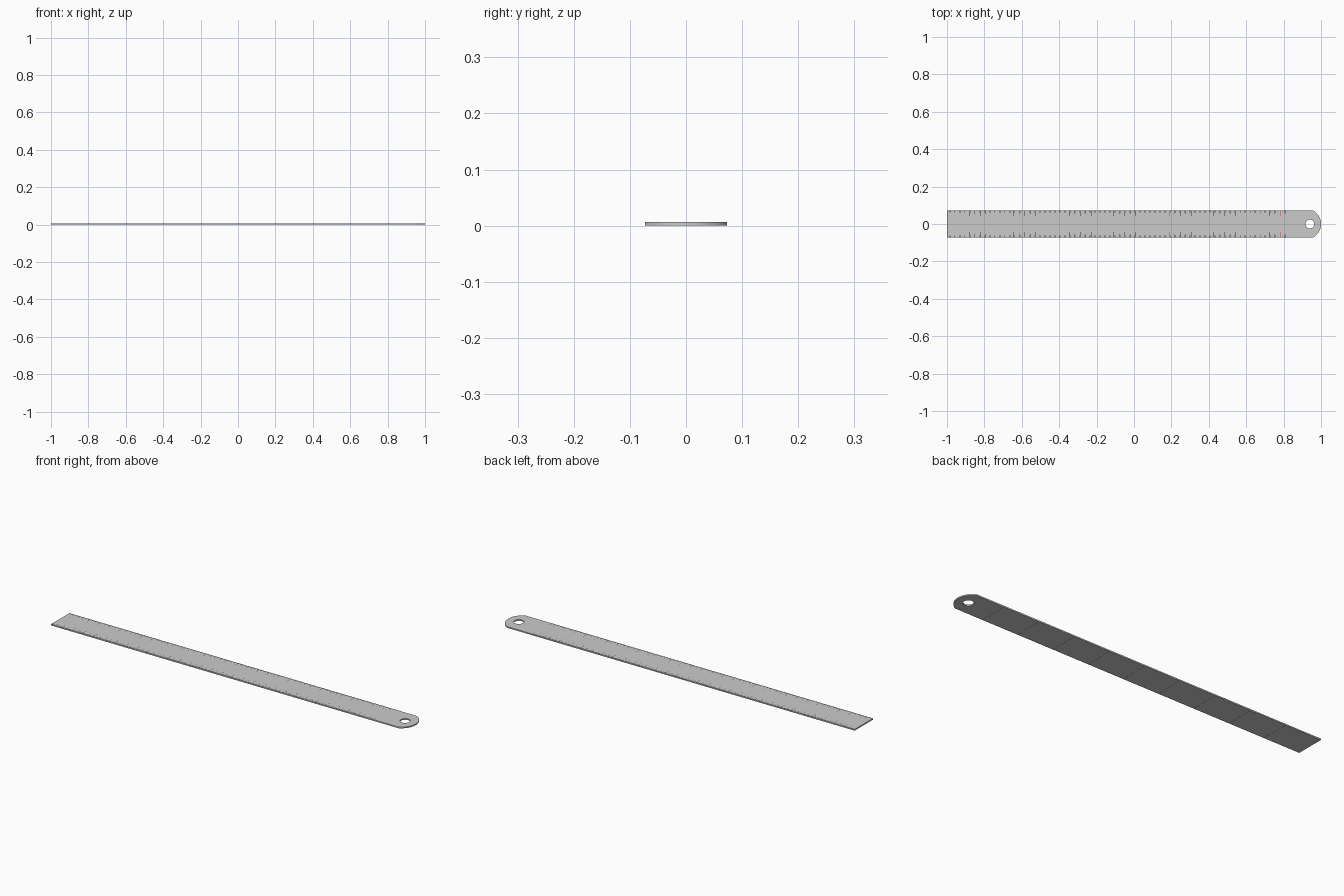
import bpy, bmesh
from math import sin, cos, pi, asin

if "Cube" in bpy.data.objects:
    bpy.data.objects.remove(bpy.data.objects["Cube"])

HALF_W, THICK, LIFT = 0.0735, 0.0065, 0.0003
CM = 0.0594                      # one major graduation
TOP = LIFT + THICK


def material(name, rgb):
    m = bpy.data.materials.new(name)
    m.diffuse_color = (*rgb, 1)
    m.use_nodes = True
    m.node_tree.nodes["Principled BSDF"].inputs["Base Color"].default_value = m.diffuse_color
    return m


def flat_plate(name, loops, z0, z1):
    """Filled 2D outline with holes, extruded from z0 to z1."""
    cu = bpy.data.curves.new(name, 'CURVE')
    cu.dimensions, cu.fill_mode = '2D', 'BOTH'
    cu.extrude = (z1 - z0) / 2
    for pts in loops:
        sp = cu.splines.new('POLY')
        sp.points.add(len(pts) - 1)
        for p, (x, y) in zip(sp.points, pts):
            p.co = (x, y, 0, 1)
        sp.use_cyclic_u = True
    tmp = bpy.data.objects.new(name + "_outline", cu)
    bpy.context.collection.objects.link(tmp)
    bpy.context.view_layer.update()
    dg = bpy.context.evaluated_depsgraph_get()
    me = bpy.data.meshes.new_from_object(tmp.evaluated_get(dg))
    bpy.data.objects.remove(tmp)
    bm = bmesh.new()
    bm.from_mesh(me)
    bmesh.ops.remove_doubles(bm, verts=bm.verts, dist=1e-5)
    bmesh.ops.translate(bm, verts=bm.verts, vec=(0, 0, (z0 + z1) / 2))
    bmesh.ops.recalc_face_normals(bm, faces=bm.faces)
    bm.to_mesh(me)
    bm.free()
    ob = bpy.data.objects.new(name, me)
    bpy.context.collection.objects.link(ob)
    return ob


def marks(name, rects, z, up, mat):
    """Thin printed rectangles (x, y0, y1, width) on one face."""
    bm = bmesh.new()
    for x, y0, y1, w in rects:
        a, b = x - w / 2, x + w / 2
        f = bm.faces.new([bm.verts.new((px, py, z)) for px, py in
                          ((a, y0), (b, y0), (b, y1), (a, y1))])
        f.normal_update()
        if (f.normal.z > 0) != up:
            f.normal_flip()
    me = bpy.data.meshes.new(name)
    bm.to_mesh(me)
    bm.free()
    me.materials.append(mat)
    ob = bpy.data.objects.new(name, me)
    bpy.context.collection.objects.link(ob)


# Blade: square left end, bowed right end, hanging hole
R = 0.082
a = asin(HALF_W / R)
outline = [(-1, HALF_W), (-1, -HALF_W)]
outline += [(1 - R + R * cos(t), R * sin(t))
            for t in (-a + 2 * a * i / 32 for i in range(33))]
hole = [(0.94 + 0.024 * cos(2 * pi * i / 40), 0.024 * sin(2 * pi * i / 40))
        for i in range(40)]
blade = flat_plate("ruler_blade", [outline, hole], LIFT, TOP)
bpy.context.view_layer.objects.active = blade
blade.select_set(True)
bpy.ops.object.shade_smooth_by_angle()

# Graduations along both long edges
black = material("black_ink", (0.03, 0.03, 0.03))
red = material("red_ink", (0.7, 0.06, 0.05))
dark, bright = [], []
for i in range(1, 306):
    x = -1 + i * CM / 10
    if i % 10 == 0:
        length, w = 0.032, 0.0016
    elif i % 5 == 0:
        length, w = 0.021, 0.0012
    else:
        length, w = 0.011, 0.0010
    group = bright if i in (10, 100, 200, 300) else dark
    for s in (1, -1):
        y0, y1 = s * HALF_W, s * (HALF_W - length)
        group.append((x, min(y0, y1), max(y0, y1), w))
marks("graduation_marks", dark, TOP + 0.0002, True, black)
marks("red_graduation_marks", bright, TOP + 0.0002, True, red)

# Broken cross lines on the back
back = []
for i in range(9):
    x = -0.8 + i * 0.2
    for y0, y1 in ((-0.07, -0.03), (-0.02, 0.02), (0.03, 0.07)):
        back.append((x, y0, y1, 0.0016))
marks("back_lines", back, 0, False, black)
